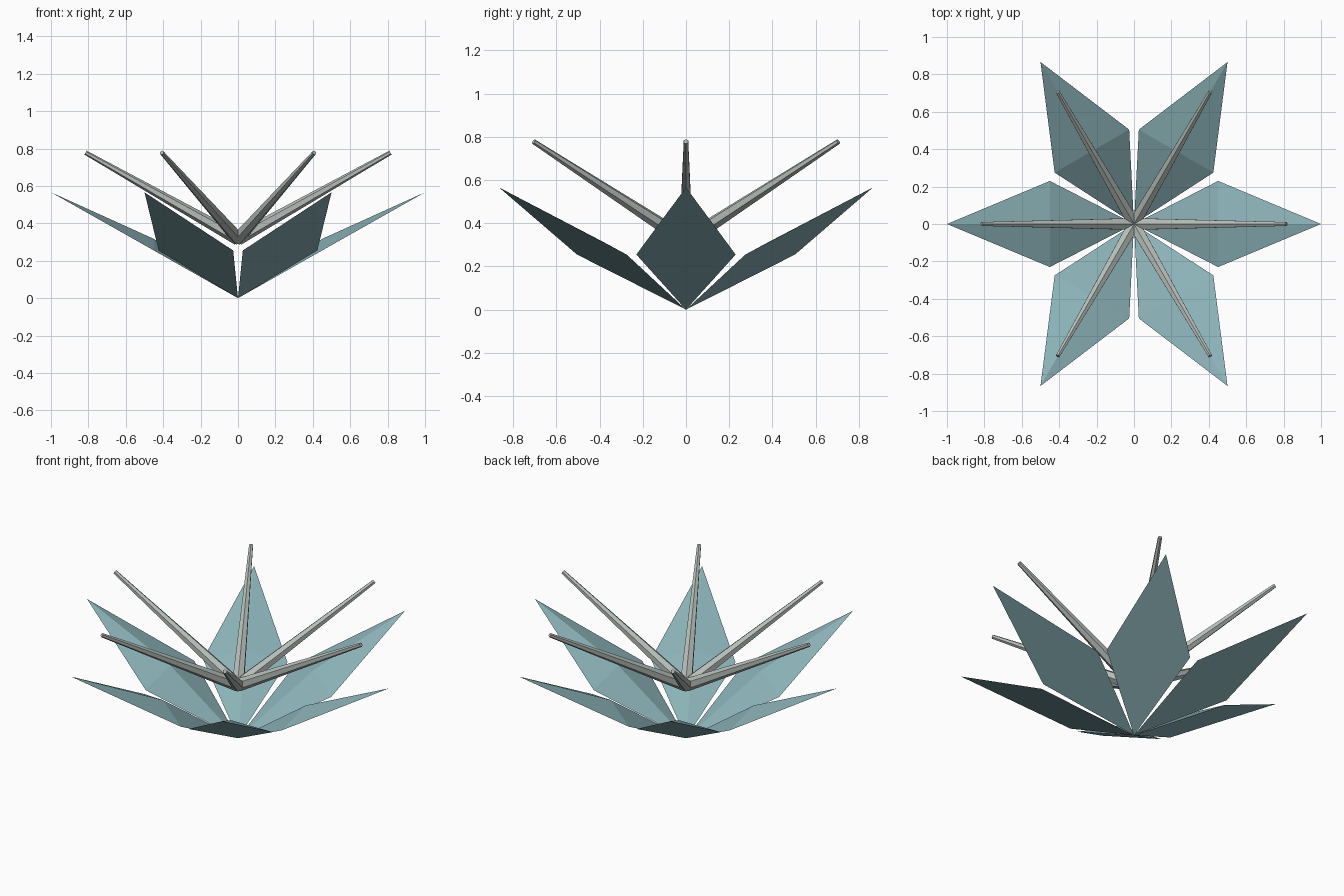
import bpy, bmesh, math
from mathutils import Matrix, Vector

if "Cube" in bpy.data.objects:
    bpy.data.objects.remove(bpy.data.objects["Cube"])


def material(name, rgb):
    m = bpy.data.materials.new(name)
    m.diffuse_color = (*rgb, 1.0)
    m.use_nodes = True
    m.node_tree.nodes["Principled BSDF"].inputs["Base Color"].default_value = m.diffuse_color
    return m


def add_object(name, bm, mat, angle):
    bmesh.ops.recalc_face_normals(bm, faces=bm.faces)
    bm.transform(Matrix.Rotation(angle, 4, 'Z'))
    mesh = bpy.data.meshes.new(name)
    bm.to_mesh(mesh)
    bm.free()
    mesh.materials.append(mat)
    ob = bpy.data.objects.new(name, mesh)
    bpy.context.collection.objects.link(ob)
    return ob


# Diamond leaf: flat underside, low four-sided pyramid on top
def petal(name, angle, mat):
    bm = bmesh.new()
    outline = [(0, 0, 0), (0.45, -0.23, 0.255), (1.0, 0, 0.566), (0.45, 0.23, 0.255)]
    rim = [bm.verts.new(p) for p in outline]
    peak = bm.verts.new((0.45, 0, 0.317))
    bm.faces.new(rim[::-1])
    for i in range(4):
        bm.faces.new((rim[i], rim[(i + 1) % 4], peak))
    add_object(name, bm, mat, angle)


# Tapered six-sided rod rising outward from the hub
def stamen(name, angle, mat):
    start, end = Vector((0, 0, 0.318)), Vector((0.815, 0, 0.778))
    axis = end - start
    bm = bmesh.new()
    bmesh.ops.create_cone(bm, cap_ends=True, segments=6, radius1=0.036,
                          radius2=0.012, depth=axis.length)
    bm.transform(Matrix.Translation((start + end) / 2)
                 @ axis.to_track_quat('Z', 'Y').to_matrix().to_4x4())
    add_object(name, bm, mat, angle)


teal = material("dusty teal", (0.26, 0.45, 0.48))
grey = material("pale grey green", (0.46, 0.51, 0.48))

# Six of each around the centre
for i in range(6):
    a = i * math.pi / 3
    petal(f"petal_{i + 1}", a, teal)
    stamen(f"stamen_{i + 1}", a, grey)
